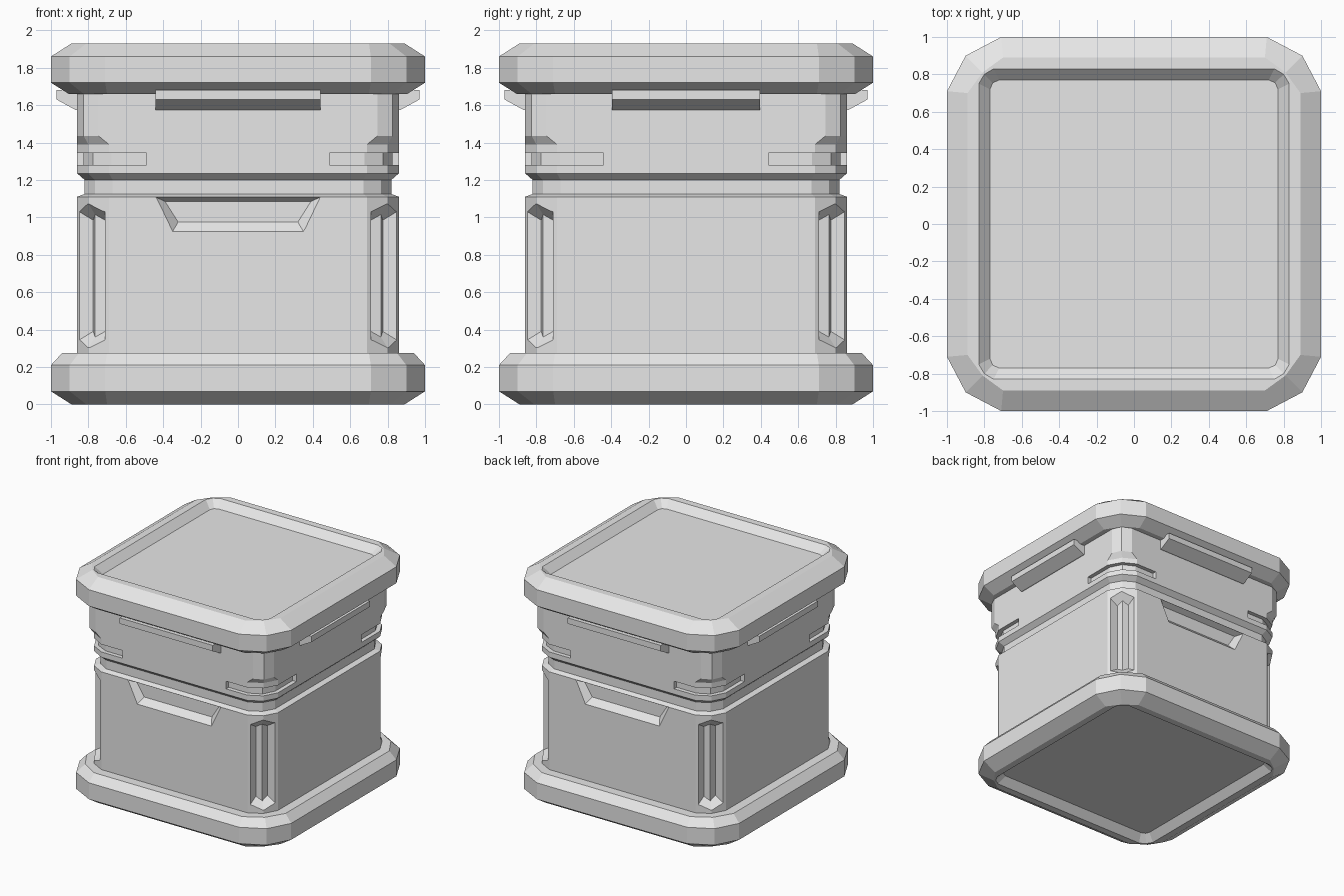
import bpy, bmesh
from math import pi
from mathutils import Matrix, Vector

if "Cube" in bpy.data.objects:
    bpy.data.objects.remove(bpy.data.objects["Cube"])

grey = bpy.data.materials.new("plain grey")
grey.use_nodes = True
GREY = (0.8, 0.8, 0.8, 1)
grey.diffuse_color = GREY
grey.node_tree.nodes["Principled BSDF"].inputs["Base Color"].default_value = GREY


def make_object(name, bm):
    bmesh.ops.recalc_face_normals(bm, faces=bm.faces)
    mesh = bpy.data.meshes.new(name)
    bm.to_mesh(mesh)
    bm.free()
    mesh.materials.append(grey)
    obj = bpy.data.objects.new(name, mesh)
    bpy.context.collection.objects.link(obj)
    return obj


def loft(name, loops, split_cap=False, matrix=None):
    """Skin a stack of point loops and cap both ends."""
    bm = bmesh.new()
    rows = [[bm.verts.new(p) for p in loop] for loop in loops]
    n = len(rows[0])
    for a, b in zip(rows, rows[1:]):
        for i in range(n):
            j = (i + 1) % n
            bm.faces.new((a[i], a[j], b[j], b[i]))
    for row in (rows[0], rows[-1]):
        if split_cap:
            bm.faces.new([row[k] for k in (0, 1, 4, 5)])
            bm.faces.new([row[k] for k in (1, 2, 3, 4)])
        else:
            bm.faces.new(row)
    if matrix:
        bmesh.ops.transform(bm, matrix=matrix, verts=bm.verts)
    return make_object(name, bm)


def ring(z, half, start, mid):
    """Square outline whose corners are cut by two facets."""
    corner = [(half, start), (mid, mid), (start, half)]
    points = []
    for _ in range(4):
        points += [(x, y, z) for x, y in corner]
        corner = [(-y, x) for x, y in corner]
    return points


def turn(angle):
    return Matrix.Rotation(angle, 4, "Z")


# Base and lid: chamfered slabs with a shallow recess outside
base = loft("base", [ring(*r) for r in (
    (0.06, 0.77, 0.72, 0.755), (0, 0.83, 0.75, 0.80), (0, 0.89, 0.70, 0.81),
    (0.07, 1, 0.71, 0.9), (0.21, 1, 0.71, 0.9), (0.275, 0.94, 0.70, 0.85))])
lid = loft("lid", [ring(*r) for r in (
    (1.66, 0.905, 0.70, 0.825), (1.72, 1, 0.71, 0.9), (1.86, 1, 0.71, 0.9),
    (1.93, 0.89, 0.70, 0.81), (1.93, 0.83, 0.75, 0.80), (1.87, 0.77, 0.72, 0.755))])

# Body: straight wall, waist groove, and sharper corners above
wide = (0.86, 0.69, 0.80)
slim = (0.82, 0.67, 0.765)
sharp = (0.86, 0.745, 0.825)
body = loft("body", [ring(z, *s) for z, s in (
    (0.2, wide), (1.11, wide), (1.125, slim), (1.2, slim), (1.235, wide),
    (1.39, wide), (1.435, sharp), (1.75, sharp))])

cutters = []

# Upright pockets folded round the four corners
def pocket_loop(width, low, high, depth, point):
    side, mid = 1.1 - depth, 1.131 - depth
    return [(side, -width, low), (mid, 0, low - point), (side, width, low),
            (side, width, high), (mid, 0, high + point), (side, -width, high)]

for k in range(4):
    cutters.append(loft("corner_pocket_cutter", [
        pocket_loop(0.115, 0.33, 1.045, -0.02, 0.05),
        pocket_loop(0.045, 0.39, 0.985, 0.05, 0.03)], True, turn(pi / 4 + k * pi / 2)))

# Slots wrapping round the four corners
floor = [(0.49, 0.825), (0.675, 0.825), (0.775, 0.775), (0.825, 0.675), (0.825, 0.44)]
outside = [(0.95, 0.44), (0.95, 0.95), (0.49, 0.95)]
for sx in (-1, 1):
    for sy in (-1, 1):
        cutters.append(loft("corner_slot_cutter", [
            [(sx * x, sy * y, z) for x, y in floor + outside] for z in (1.28, 1.345)]))

# Tapered pockets in the front and back
def grip_loop(y, top, bottom, low, high):
    return [(-bottom, y, low), (bottom, y, low), (top, y, high), (-top, y, high)]

for k in range(2):
    cutters.append(loft("grip_cutter", [
        grip_loop(-0.87, 0.45, 0.355, 0.915, 1.113),
        grip_loop(-0.81, 0.39, 0.32, 0.975, 1.085)], matrix=turn(k * pi)))

for cutter in cutters:
    cutter.hide_render = True
    mod = body.modifiers.new("cut", "BOOLEAN")
    mod.operation = "DIFFERENCE"
    mod.solver = "EXACT"
    mod.object = cutter
bpy.context.view_layer.objects.active = body
for mod in list(body.modifiers):
    bpy.ops.object.modifier_apply(modifier=mod.name)
for cutter in cutters:
    bpy.data.objects.remove(cutter)

# Clips below the lid on all four sides
profile = [(-0.84, 1.68), (-0.97, 1.68), (-0.97, 1.63), (-0.87, 1.575), (-0.84, 1.575)]
for k, side in enumerate(("front", "left", "back", "right")):
    half = 0.395 if k % 2 else 0.44
    loft(side + "_clip", [[(x, y, z) for y, z in profile] for x in (-half, half)],
         matrix=turn(k * pi / 2))
